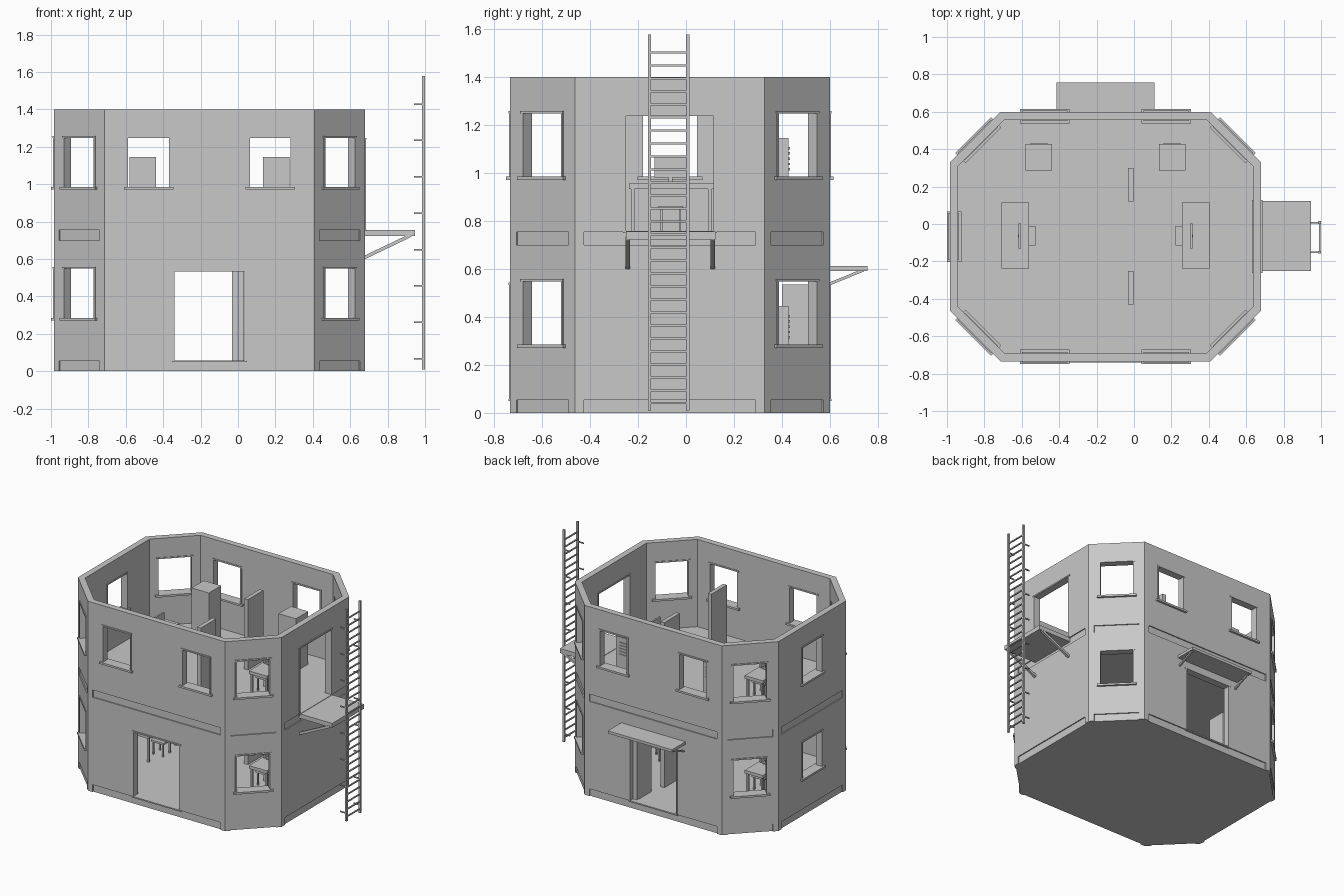
import bpy, bmesh, math
from mathutils import Matrix, Vector

if "Cube" in bpy.data.objects:
    bpy.data.objects.remove(bpy.data.objects["Cube"])

grey = bpy.data.materials.new("plain_grey")
grey.diffuse_color = (0.58, 0.58, 0.58, 1)
grey.use_nodes = True
grey.node_tree.nodes["Principled BSDF"].inputs["Base Color"].default_value = grey.diffuse_color

CX, CY, HX, HY, CH, T = -0.1525, -0.067, 0.8325, 0.667, 0.272, 0.045
H = 0.70       # storey height
F = 0.055      # floor thickness


def finish(name, bm):
    bmesh.ops.recalc_face_normals(bm, faces=bm.faces)
    me = bpy.data.meshes.new(name)
    bm.to_mesh(me)
    bm.free()
    me.materials.append(grey)
    ob = bpy.data.objects.new(name, me)
    bpy.context.collection.objects.link(ob)
    return ob


def box(bm, lo, hi, mat=Matrix()):
    lo, hi = Vector(lo), Vector(hi)
    m = mat @ Matrix.Translation((lo + hi) / 2) @ Matrix.Diagonal((*(hi - lo), 1))
    bmesh.ops.create_cube(bm, size=1, matrix=m)


def beam(bm, a, b, w):
    a, b = Vector(a), Vector(b)
    d = b - a
    m = Matrix.Translation((a + b) / 2) @ d.to_track_quat('Z', 'Y').to_matrix().to_4x4()
    box(bm, (-w / 2, -w / 2, -d.length / 2), (w / 2, w / 2, d.length / 2), m)


def octagon(bm, inset, z0, z1):
    hx, hy, c = HX - inset, HY - inset, CH - 0.586 * inset
    q = [(hx - c, -hy), (hx, c - hy), (hx, hy - c), (hx - c, hy)]
    pts = q + [(-x, -y) for x, y in q]
    f = bm.faces.new([bm.verts.new((CX + x, CY + y, z0)) for x, y in pts])
    r = bmesh.ops.extrude_face_region(bm, geom=[f])
    vs = [v for v in r['geom'] if isinstance(v, bmesh.types.BMVert)]
    bmesh.ops.translate(bm, vec=(0, 0, z1 - z0), verts=vs)


def wall_frame(i, z):
    """Local axes of wall i: x outward, y along the wall, origin on its outer face."""
    a = math.radians(i * 45)
    sx, sy = round(math.cos(a) * 1.2), round(math.sin(a) * 1.2)
    k = CH / 2 if i % 2 else 0
    return Matrix.Translation((CX + sx * (HX - k), CY + sy * (HY - k), z)) @ Matrix.Rotation(a, 4, 'Z')


def cut(ob, cutter):
    m = ob.modifiers.new("cut", 'BOOLEAN')
    m.operation, m.object, m.solver = 'DIFFERENCE', cutter, 'EXACT'
    bpy.context.view_layer.objects.active = ob
    bpy.ops.object.modifier_apply(modifier=m.name)
    bpy.data.objects.remove(cutter)


# Openings as (wall, offset along wall, width, bottom, top, is_window)
WZ = (0.285, 0.55)
common = [(i, 0, 0.23, *WZ, True) for i in (1, 3, 4, 5, 7)]
lower = common + [(i, 0, 0.38, F, 0.535, False) for i in (2, 6)]
upper = common + [(i, s * 0.325, 0.225, *WZ, True) for i in (2, 6) for s in (-1, 1)]
upper += [(0, 0, 0.37, F, 0.54, False)]
LEN = {0: 2 * (HY - CH), 1: CH * math.sqrt(2), 2: 2 * (HX - CH)}

for name, z, holes in (("lower", 0, lower), ("upper", H, upper)):
    # Octagonal wall ring
    bm = bmesh.new()
    octagon(bm, 0, z, z + H)
    wall = finish(name + "_walls", bm)
    bm = bmesh.new()
    octagon(bm, T, z - 0.1, z + H + 0.1)
    cut(wall, finish("cutter", bm))
    # Openings and the recessed skirting band
    bm = bmesh.new()
    for i, u, w, b, t, win in holes:
        box(bm, (-0.1, u - w / 2, b), (0.1, u + w / 2, t), wall_frame(i, z))
    cut(wall, finish("cutter", bm))
    bm = bmesh.new()
    for i in range(8):
        l = LEN[1 if i % 2 else i % 4] / 2 - 0.038
        box(bm, (-0.008, -l, -0.05), (0.05, l, F - 0.001), wall_frame(i, z))
    cut(wall, finish("cutter", bm))

    # Floor slab
    bm = bmesh.new()
    octagon(bm, 0.03, z, z + F)
    finish(name + "_floor", bm)

    # Window sills, door thresholds and thin frames
    bm = bmesh.new()
    for i, u, w, b, t, win in holes:
        m = wall_frame(i, z)
        e = w / 2
        if win:
            box(bm, (-0.062, u - e - 0.02, b - 0.014), (0.0155, u + e + 0.02, b), m)
        else:
            box(bm, (-T, u - e - 0.01, b - 0.006), (0.006, u + e + 0.01, b + 0.003), m)
        box(bm, (-T - 0.004, u - e - 0.01, t - 0.002), (0.006, u + e + 0.01, t + 0.008), m)
        for s in (-1, 1):
            y = sorted((u + s * (e - 0.003), u + s * (e + 0.008)))
            box(bm, (-T - 0.004, y[0], b), (0.004, y[1], t), m)
    finish(name + "_window_and_door_frames", bm)

    # Interior partitions
    bm = bmesh.new()
    for y in (-0.43, 0.12):
        box(bm, (-0.033, y, z + F), (-0.003, y + 0.18, z + 0.575))
    finish(name + "_partitions", bm)

    for side, s in (("left", -1), ("right", 1)):
        def sbox(bm, x0, x1, y0, y1, z0, z1):
            xs = sorted((CX + s * x0, CX + s * x1))
            box(bm, (xs[0], y0, z + z0), (xs[1], y1, z + z1))

        # Cabinet with slatted rear
        bm = bmesh.new()
        sbox(bm, 0.285, 0.427, 0.285, 0.428, F, 0.445)
        for k in range(5):
            sbox(bm, 0.31, 0.40, 0.426, 0.434, 0.31 + k * 0.022, 0.32 + k * 0.022)
        finish(f"{name}_{side}_cabinet", bm)

        # Table with legs
        bm = bmesh.new()
        sbox(bm, 0.408, 0.556, -0.238, 0.115, 0.232, 0.255)
        for x in (0.415, 0.535):
            for y in (-0.23, 0.092):
                sbox(bm, x, x + 0.015, y, y + 0.015, F, 0.235)
        finish(f"{name}_{side}_table", bm)

        # Screen on a stand, and keyboard
        bm = bmesh.new()
        sbox(bm, 0.452, 0.464, -0.132, 0.004, 0.28, 0.365)
        sbox(bm, 0.455, 0.468, -0.072, -0.056, 0.25, 0.32)
        sbox(bm, 0.445, 0.475, -0.09, -0.038, 0.253, 0.26)
        sbox(bm, 0.500, 0.543, -0.115, -0.012, 0.253, 0.263)
        finish(f"{name}_{side}_screen_and_keyboard", bm)

        # Stool
        bm = bmesh.new()
        sbox(bm, 0.375, 0.48, -0.115, -0.012, 0.148, 0.162)
        for x in (0.383, 0.462):
            for y in (-0.108, -0.03):
                sbox(bm, x, x + 0.01, y, y + 0.01, F, 0.15)
        finish(f"{name}_{side}_stool", bm)

# Open door leaf at the back entrance
bm = bmesh.new()
box(bm, (0.003, 0.40, F), (0.033, 0.57, 0.535))
finish("back_door_leaf", bm)

# Canopy over the back entrance
bm = bmesh.new()
box(bm, (-0.415, 0.59, 0.592), (0.11, 0.756, 0.612))
for x in (-0.40, 0.095):
    beam(bm, (x, 0.592, 0.535), (x, 0.74, 0.595), 0.012)
finish("back_canopy", bm)

# Balcony with slanted braces
bm = bmesh.new()
box(bm, (0.66, -0.25, 0.722), (0.945, 0.122, 0.755))
for y in (-0.243, 0.112):
    beam(bm, (0.67, y, 0.605), (0.925, y, 0.727), 0.018)
finish("balcony", bm)

# Ladder: rails, rungs and short brackets
bm = bmesh.new()
for y in (-0.152, 0.008):
    box(bm, (0.985, y - 0.007, 0.01), (1.0, y + 0.007, 1.577))
    for k in range(8):
        zz = 0.067 + k * 0.1945
        box(bm, (0.942, y - 0.004, zz - 0.004), (0.99, y + 0.004, zz + 0.004))
for k in range(28):
    zz = 0.04 + k * 0.0541
    box(bm, (0.988, -0.152, zz - 0.004), (0.997, 0.008, zz + 0.004))
finish("ladder", bm)
